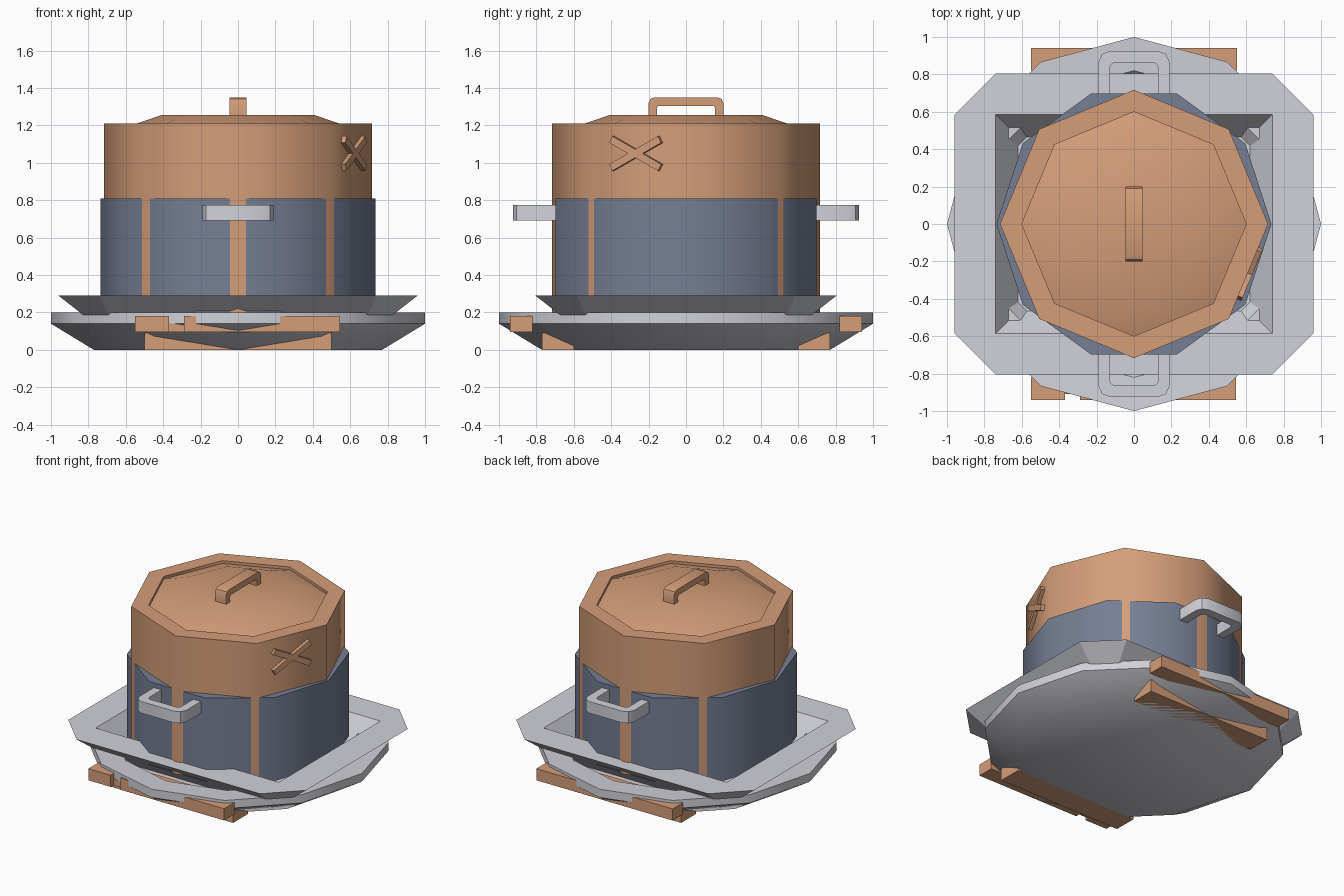
import bpy, bmesh, math
from mathutils import Matrix, Vector

if "Cube" in bpy.data.objects:
    bpy.data.objects.remove(bpy.data.objects["Cube"], do_unlink=True)


def material(name, rgb):
    m = bpy.data.materials.new(name)
    m.use_nodes = True
    m.diffuse_color = (*rgb, 1)
    m.node_tree.nodes["Principled BSDF"].inputs["Base Color"].default_value = (*rgb, 1)
    return m


COPPER = material("copper", (0.66, 0.34, 0.19))
SLATE = material("slate blue", (0.18, 0.21, 0.295))
SILVER = material("silver grey", (0.64, 0.645, 0.70))


def finish(name, bm, mat, smooth=0):
    bmesh.ops.remove_doubles(bm, verts=bm.verts, dist=1e-5)
    bmesh.ops.recalc_face_normals(bm, faces=bm.faces)
    me = bpy.data.meshes.new(name)
    bm.to_mesh(me)
    bm.free()
    me.materials.append(mat)
    ob = bpy.data.objects.new(name, me)
    bpy.context.collection.objects.link(ob)
    if smooth:
        bpy.ops.object.select_all(action='DESELECT')
        ob.select_set(True)
        bpy.context.view_layer.objects.active = ob
        bpy.ops.object.shade_smooth_by_angle(angle=math.radians(smooth))
    return ob


def loft(name, rings, mat, smooth=0):
    """Skin a stack of equal-sized point rings and cap both ends."""
    bm = bmesh.new()
    rows = [[bm.verts.new(p) for p in ring] for ring in rings]
    n = len(rows[0])
    for a, b in zip(rows, rows[1:]):
        for i in range(n):
            j = (i + 1) % n
            bm.faces.new((a[i], a[j], b[j], b[i]))
    bm.faces.new(rows[0])
    bm.faces.new(rows[-1])
    return finish(name, bm, mat, smooth)


def ngon(n, r, z):
    return [(r * math.cos(math.tau * i / n), r * math.sin(math.tau * i / n), z)
            for i in range(n)]


def turned(name, n, profile, mat, smooth=0):
    return loft(name, [ngon(n, r, z) for r, z in profile], mat, smooth)


def box(name, size, mat, matrix):
    bm = bmesh.new()
    bmesh.ops.create_cube(bm, size=1, matrix=matrix @ Matrix.Diagonal((*size, 1)))
    return finish(name, bm, mat)


def span_box(name, lo, hi, mat):
    lo, hi = Vector(lo), Vector(hi)
    return box(name, hi - lo, mat, Matrix.Translation((lo + hi) / 2))


def grip(name, half, reach, bar, cut, depth, matrix, mat):
    """U-shaped handle: flat outline with clipped corners, given a thickness."""
    inner, c = half - bar, cut * 0.4
    right = [(inner, 0), (half, 0), (half, reach - cut),
             (half - cut * 0.3, reach - cut * 0.3), (half - cut, reach)]
    outer = right[1:] + [(-x, y) for x, y in reversed(right[1:])]
    top = reach - bar
    hole = [(inner, 0), (inner, top - c), (inner - c * 0.3, top - c * 0.3), (inner - c, top)]
    hole += [(-x, y) for x, y in reversed(hole)]
    bm = bmesh.new()
    layers = []
    for w in (-depth / 2, depth / 2):
        layers.append([[bm.verts.new(matrix @ Vector((x, y, w))) for x, y in path]
                       for path in (outer, hole)])
    (o0, h0), (o1, h1) = layers
    for i in range(len(outer) - 1):
        bm.faces.new((o0[i], o0[i + 1], h0[i + 1], h0[i]))
        bm.faces.new((o1[i], o1[i + 1], h1[i + 1], h1[i]))
        bm.faces.new((o0[i], o0[i + 1], o1[i + 1], o1[i]))
        bm.faces.new((h0[i], h0[i + 1], h1[i + 1], h1[i]))
    for e in (0, -1):
        bm.faces.new((o0[e], h0[e], h1[e], o1[e]))
    return finish(name, bm, mat, 30)


# Pot: ten-sided wall with an eight-sided core whose corners show as strips
turned("pot_wall", 10, [(0.735, 0.2), (0.735, 0.81)], SLATE, 50)
turned("pot_core_and_lid", 8,
       [(0.717, 0.2), (0.717, 1.21), (0.6, 1.21), (0.6, 1.19), (0.41, 1.255)],
       COPPER, 50)

# Lid handle, standing along y
lid_frame = Matrix.Translation((0, 0, 1.25)) @ Matrix(
    ((0, 0, 1, 0), (1, 0, 0, 0), (0, 1, 0, 0), (0, 0, 0, 1)))
grip("lid_handle", 0.2, 0.1, 0.045, 0.03, 0.09, lid_frame, COPPER)

# Side handles front and back
for name, turn in (("back_handle", 0), ("front_handle", math.pi)):
    frame = Matrix.Rotation(turn, 4, 'Z') @ Matrix.Translation((0, 0.69, 0.733))
    grip(name, 0.19, 0.235, 0.062, 0.06, 0.085, frame, SILVER)

# Crossed bars on one face of the lid
face = (Matrix.Rotation(math.radians(-22.5), 4, 'Z')
        @ Matrix.Translation((0.665, -0.01, 1.05)))
for name, tilt in (("cross_bar_rising", 28), ("cross_bar_falling", -28)):
    box(name, (0.045, 0.32, 0.04), COPPER,
        face @ Matrix.Rotation(math.radians(tilt), 4, 'X'))


# Rectangular dish with clipped corners and a sloping wall
def clipped(x, y, cut, z):
    c = max(cut, 0)
    return [(x, -y + c, z), (x, y - c, z), (x - c, y, z), (-x + c, y, z),
            (-x, y - c, z), (-x, -y + c, z), (-x + c, -y, z), (x - c, -y, z)]


loft("dish", [clipped(0.62, 0.465, 0, 0.025), clipped(0.96, 0.805, 0.22, 0.29),
              clipped(0.74, 0.585, 0, 0.29), clipped(0.62, 0.465, 0, 0.12)], SILVER)

# Round plate underneath
turned("plate", 12, [(0.77, 0), (1, 0.14), (1, 0.2), (0.82, 0.19), (0.7, 0.05)],
       SILVER, 35)

# Planks wedged through the plate at front and back
for name, s in (("front", -1), ("back", 1)):
    def plank(part, x0, x1, y0, y1, z0, z1):
        a, b = sorted((s * y0, s * y1))
        span_box(f"{name}_{part}", (x0, a, z0), (x1, b, z1), COPPER)

    plank("lower_plank", -0.5, 0.5, 0.6, 0.77, 0, 0.09)
    if s > 0:
        plank("upper_plank", -0.55, 0.55, 0.82, 0.94, 0.095, 0.18)
    else:
        # the front plank has a notch on its right side
        plank("upper_plank", -0.29, 0.545, 0.82, 0.94, 0.095, 0.18)
        plank("plank_notch", -0.37, -0.29, 0.82, 0.91, 0.095, 0.14)
        plank("plank_end", -0.55, -0.37, 0.82, 0.94, 0.095, 0.18)
